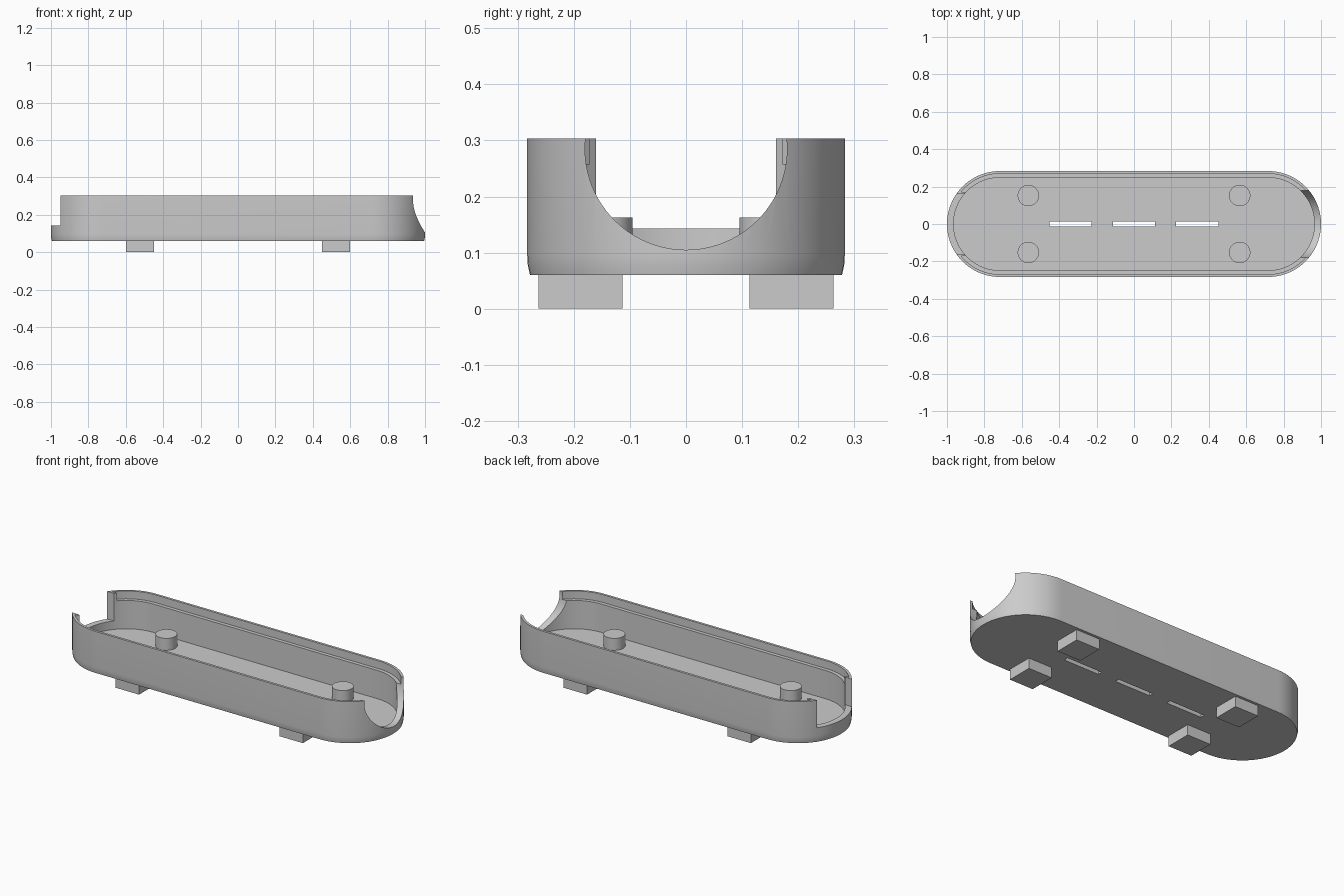
import bpy, bmesh, math

if "Cube" in bpy.data.objects:
    bpy.data.objects.remove(bpy.data.objects["Cube"])

grey = bpy.data.materials.new("plain grey")
grey.use_nodes = True
grey.diffuse_color = (0.6, 0.6, 0.6, 1)
grey.node_tree.nodes["Principled BSDF"].inputs["Base Color"].default_value = (0.6, 0.6, 0.6, 1)

RADIUS, TOP, FLOOR, BASE = 0.283, 0.303, 0.094, 0.06


def stadium(inset, segments=36):
    """Rounded-end outline, starting at the right end's lower corner."""
    r, c = RADIUS - inset, 1 - RADIUS
    points = []
    for side in (1, -1):
        for i in range(segments + 1):
            a = math.pi * (i / segments - 0.5)
            points.append((side * (c + r * math.cos(a)), side * r * math.sin(a)))
    return points


def loft(name, rings):
    """Skin a stack of (outline, height) rings and cap both ends."""
    bm = bmesh.new()
    loops = [[bm.verts.new((x, y, z)) for x, y in pts] for pts, z in rings]
    for low, high in zip(loops, loops[1:]):
        for i in range(len(low)):
            j = (i + 1) % len(low)
            bm.faces.new((low[i], low[j], high[j], high[i]))
    bm.faces.new(loops[0][::-1])
    bm.faces.new(loops[-1])
    bmesh.ops.recalc_face_normals(bm, faces=bm.faces)
    mesh = bpy.data.meshes.new(name)
    bm.to_mesh(mesh)
    bm.free()
    mesh.materials.append(grey)
    obj = bpy.data.objects.new(name, mesh)
    bpy.context.collection.objects.link(obj)
    return obj


def box(name, x0, x1, y0, y1, z0, z1):
    outline = [(x0, y0), (x1, y0), (x1, y1), (x0, y1)]
    return loft(name, [(outline, z0), (outline, z1)])


def cylinder(name, radius, depth, location, rotation=(0, 0, 0), sides=48):
    bpy.ops.mesh.primitive_cylinder_add(vertices=sides, radius=radius, depth=depth,
                                        location=location, rotation=rotation)
    obj = bpy.context.object
    obj.name = name
    obj.data.materials.append(grey)
    return obj


def smooth(obj):
    bpy.ops.object.select_all(action='DESELECT')
    obj.select_set(True)
    bpy.context.view_layer.objects.active = obj
    bpy.ops.object.shade_smooth_by_angle(angle=math.radians(30))


# Hollow tray shell with a slightly eased bottom edge
tray = loft("tray", [(stadium(0.005), BASE), (stadium(0.001), BASE + 0.018),
                     (stadium(0), BASE + 0.035), (stadium(0), TOP),
                     (stadium(0.035), TOP), (stadium(0.035), FLOOR)])

# Rim rebate, stopping short of the left-hand opening
rim = [p for p in stadium(0.014) if p[0] > 0 or abs(p[1]) > 0.172]
edge_x = -(1 - RADIUS) - math.sqrt((RADIUS - 0.014) ** 2 - 0.172 ** 2)
gap = [(edge_x, 0.172), (-0.6, 0.172), (-0.6, -0.172), (edge_x, -0.172)]
last_upper = max(i for i, p in enumerate(rim) if p[0] < 0 and p[1] > 0)
rim[last_upper + 1:last_upper + 1] = gap
cutters = [loft("rim_cutter", [(rim, 0.258), (rim, 0.4)])]

# End openings and floor vents
cutters.append(box("square_opening_cutter", -1.1, -0.75, -0.16, 0.16, 0.143, 0.4))
cutters.append(cylinder("round_opening_cutter", 0.18, 0.5, (0.95, 0, 0.285),
                        (0, math.pi / 2, 0), 96))
for x in (-0.34, 0, 0.338):
    cutters.append(box("vent_cutter", x - 0.113, x + 0.113, -0.013, 0.013, 0, 0.12))

for cutter in cutters:
    cutter.hide_render = True
    mod = tray.modifiers.new(cutter.name, 'BOOLEAN')
    mod.operation, mod.solver, mod.object = 'DIFFERENCE', 'EXACT', cutter
    bpy.ops.object.select_all(action='DESELECT')
    bpy.context.view_layer.objects.active = tray
    bpy.ops.object.modifier_apply(modifier=mod.name)
    bpy.data.objects.remove(cutter)
smooth(tray)

# Round mounting posts inside and square feet below
for sx, side in ((1, "left"), (-1, "right")):
    for sy, end in ((-1, "front"), (1, "back")):
        post = cylinder(f"{end}_{side}_post", 0.057, 0.073,
                        (sx * 0.565, sy * 0.152, 0.1265))
        smooth(post)
        x, y = sx * 0.525, sy * 0.188
        box(f"{end}_{side}_foot", x - 0.075, x + 0.075, y - 0.075, y + 0.075, 0, BASE + 0.002)
